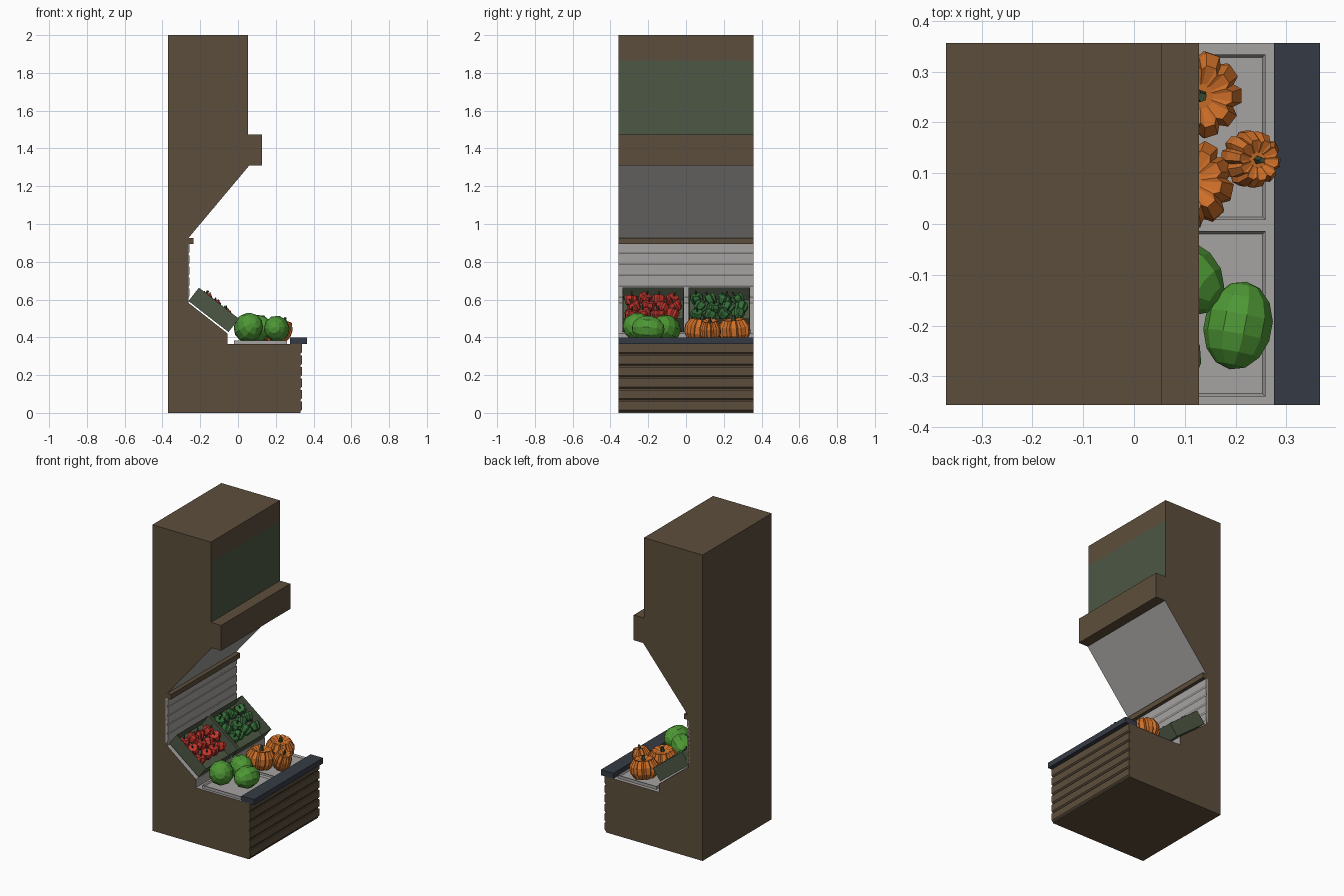
import bpy, bmesh, math, random
from mathutils import Matrix, Vector, Euler

if "Cube" in bpy.data.objects:
    bpy.data.objects.remove(bpy.data.objects["Cube"])

random.seed(4)
HW = 0.357  # half width along y


def mat(name, r, g, b):
    m = bpy.data.materials.new(name)
    m.diffuse_color = (r, g, b, 1)
    m.use_nodes = True
    m.node_tree.nodes["Principled BSDF"].inputs["Base Color"].default_value = m.diffuse_color
    return m


BROWN = mat("brown wood", 0.108, 0.076, 0.045)
GREEN = mat("dull green", 0.075, 0.098, 0.058)
SLATE = mat("slate", 0.036, 0.043, 0.058)
GREY = mat("light grey", 0.38, 0.37, 0.355)
RED = mat("pepper red", 0.50, 0.035, 0.025)
PEPPER = mat("pepper green", 0.035, 0.15, 0.04)
MELON = mat("melon green", 0.075, 0.31, 0.035)
ORANGE = mat("pumpkin orange", 0.62, 0.16, 0.022)
STEM = mat("stem green", 0.04, 0.07, 0.035)


def finish(bm, name, mats, matrix=Matrix()):
    bmesh.ops.recalc_face_normals(bm, faces=bm.faces)
    me = bpy.data.meshes.new(name)
    bm.to_mesh(me)
    bm.free()
    for m in mats:
        me.materials.append(m)
    ob = bpy.data.objects.new(name, me)
    ob.matrix_world = matrix
    bpy.context.collection.objects.link(ob)
    return ob


def extrude_profile(name, pts, mats, rule=lambda i: 0):
    """Extrude an xz outline across the full width; rule colours edge i."""
    bm = bmesh.new()
    a, b = ([bm.verts.new((x, y, z)) for x, z in pts] for y in (-HW, HW))
    bm.faces.new(a)
    bm.faces.new(b[::-1])
    n = len(pts)
    for i in range(n):
        j = (i + 1) % n
        bm.faces.new((a[i], b[i], b[j], a[j])).material_index = rule(i)
    return finish(bm, name, mats)


def slats(name, x_in, x_out, z0, z1, n, material):
    """Board wall with a sloped groove at the foot of each board."""
    step = (z1 - z0) / n
    pts = [(x_in - 0.01, z1), (x_in - 0.01, z0)]
    for i in range(n):
        z = z0 + i * step
        pts += [(x_in, z), (x_in, z + 0.006), (x_out, z + 0.015), (x_out, z + step)]
    return extrude_profile(name, pts, [material])


def box(name, lo, hi, material, matrix=Matrix(), wall=0, depth=0):
    """Plain box, or an open-topped one when wall and depth are given."""
    lo, hi = Vector(lo), Vector(hi)
    bm = bmesh.new()
    bmesh.ops.create_cube(bm, size=1)
    for v in bm.verts:
        v.co = Vector(c * s for c, s in zip(v.co, hi - lo)) + (lo + hi) / 2
    if wall:
        top = max(bm.faces, key=lambda f: f.calc_center_median().z)
        bmesh.ops.inset_region(bm, faces=[top], thickness=wall)
        for v in top.verts:
            v.co.z -= depth
    return finish(bm, name, [material], matrix)


def lobed(name, loc, size, rot, lobes, groove, rings, skin, stem_size):
    """Ribbed fruit: rings of (radius, height), each rib a flat block."""
    bm = bmesh.new()
    rows = []
    for r, z in rings:
        row = []
        for i in range(lobes):
            for off, k in ((0, groove), (0.24, 1), (0.76, 1)):
                t = math.tau * (i + off) / lobes
                row.append(bm.verts.new((r * k * math.cos(t), r * k * math.sin(t), z)))
        rows.append(row)
    n = lobes * 3
    for a, b in zip(rows, rows[1:]):
        for i in range(n):
            j = (i + 1) % n
            bm.faces.new((a[i], a[j], b[j], b[i]))
    bm.faces.new(rows[0])
    bm.faces.new(rows[-1])
    sr, sh = stem_size
    base = rings[-1][1]
    res = bmesh.ops.create_cone(bm, cap_ends=True, segments=5, radius1=sr, radius2=sr * 0.7,
                                depth=sh, matrix=Matrix.Translation((0, 0, base + sh * 0.4)))
    for f in {f for v in res["verts"] for f in v.link_faces}:
        f.material_index = 1
    m = Matrix.Translation(loc) @ Euler(rot).to_matrix().to_4x4() @ Matrix.Diagonal((*size, 1))
    return finish(bm, name, [skin, STEM], m)


# cabinet body: one outline, with grey display faces and a green header panel
outline = [(-0.37, 0), (0.33, 0), (0.33, 0.365), (-0.055, 0.365), (-0.055, 0.42),
           (-0.263, 0.583), (-0.263, 0.925), (0.06, 1.31), (0.128, 1.31), (0.128, 1.475),
           (0.054, 1.475), (0.054, 1.865), (0.054, 2), (-0.37, 2)]
extrude_profile("cabinet_body", outline, [BROWN, GREY, GREEN],
                lambda i: 1 if 2 <= i <= 6 else 2 if i == 10 else 0)

# board walls, trim and counter ledge
slats("lower_front_boards", 0.329, 0.338, 0, 0.366, 6, BROWN)
slats("back_wall_boards", -0.264, -0.258, 0.60, 0.893, 5, GREY)
box("back_wall_trim", (-0.266, -HW, 0.893), (-0.235, HW, 0.926), BROWN)
box("counter_ledge", (0.276, -HW, 0.364), (0.366, HW, 0.40), SLATE)

# shelf trays and tilted crates, one of each per side
tilt = Matrix.Translation((-0.262, 0, 0.592)) @ Matrix.Rotation(math.radians(37.8), 4, "Y")
for side, y0, y1, skin in (("left", -0.336, -0.010, RED), ("right", 0.012, 0.338, PEPPER)):
    box(side + "_tray", (-0.02, y0 - 0.004, 0.364), (0.259, y1 - 0.004, 0.384), GREY,
        wall=0.008, depth=0.012)
    box(side + "_crate", (0, y0, 0), (0.268, y1, 0.09), GREEN, tilt, 0.008, 0.08)
    # peppers heaped in the crate
    rings = [(0.35, -0.85), (0.75, -0.6), (1, 0.25), (0.85, 0.7), (0.35, 0.72)]
    for row in range(3):
        for col in range(4):
            y = y0 + 0.045 + (y1 - y0 - 0.09) * (col + 0.25 * (row % 2)) / 3.25
            loc = tilt @ Vector((0.062 + 0.066 * row + random.uniform(-0.01, 0.01), y,
                                 0.056 + random.uniform(-0.008, 0.008)))
            rot = [random.uniform(-0.5, 0.5), random.uniform(-0.1, 0.7), random.uniform(0, 6)]
            lobed(f"{side}_pepper_{row}_{col}", loc, (0.037, 0.037, 0.036), rot, 4, 0.78,
                  rings, skin, (0.14, 0.7))

# melons on the left tray
for i, (loc, size, rot) in enumerate([
        ((0.205, -0.20, 0.446), (0.068, 0.07, 0.088), (1.5, 0.2, -0.2)),
        ((0.095, -0.105, 0.446), (0.072, 0.074, 0.090), (1.3, 0.3, 0.9)),
        ((0.055, -0.25, 0.452), (0.076, 0.078, 0.088), (1.2, 0, 0.5))]):
    bm = bmesh.new()
    bmesh.ops.create_uvsphere(bm, u_segments=10, v_segments=7, radius=1)
    finish(bm, f"melon_{i}", [MELON], Matrix.Translation(loc)
           @ Euler(rot).to_matrix().to_4x4() @ Matrix.Diagonal((*size, 1)))

# pumpkins on the right tray
rings = [(0.35, -0.8), (0.75, -0.85), (1, -0.3), (1, 0.3), (0.72, 0.88), (0.3, 0.72)]
for i, (loc, s, h, rot) in enumerate([
        ((0.125, 0.255, 0.438), 0.086, 0.066, (0.1, 0.1, 0.3)),
        ((0.108, 0.080, 0.438), 0.088, 0.066, (-0.1, 0.05, 0.1)),
        ((0.230, 0.128, 0.437), 0.056, 0.062, (0.1, 0.3, 0.2))]):
    lobed(f"pumpkin_{i}", loc, (s, s, h), rot, 10, 0.84, rings, ORANGE, (0.16, 0.5))
